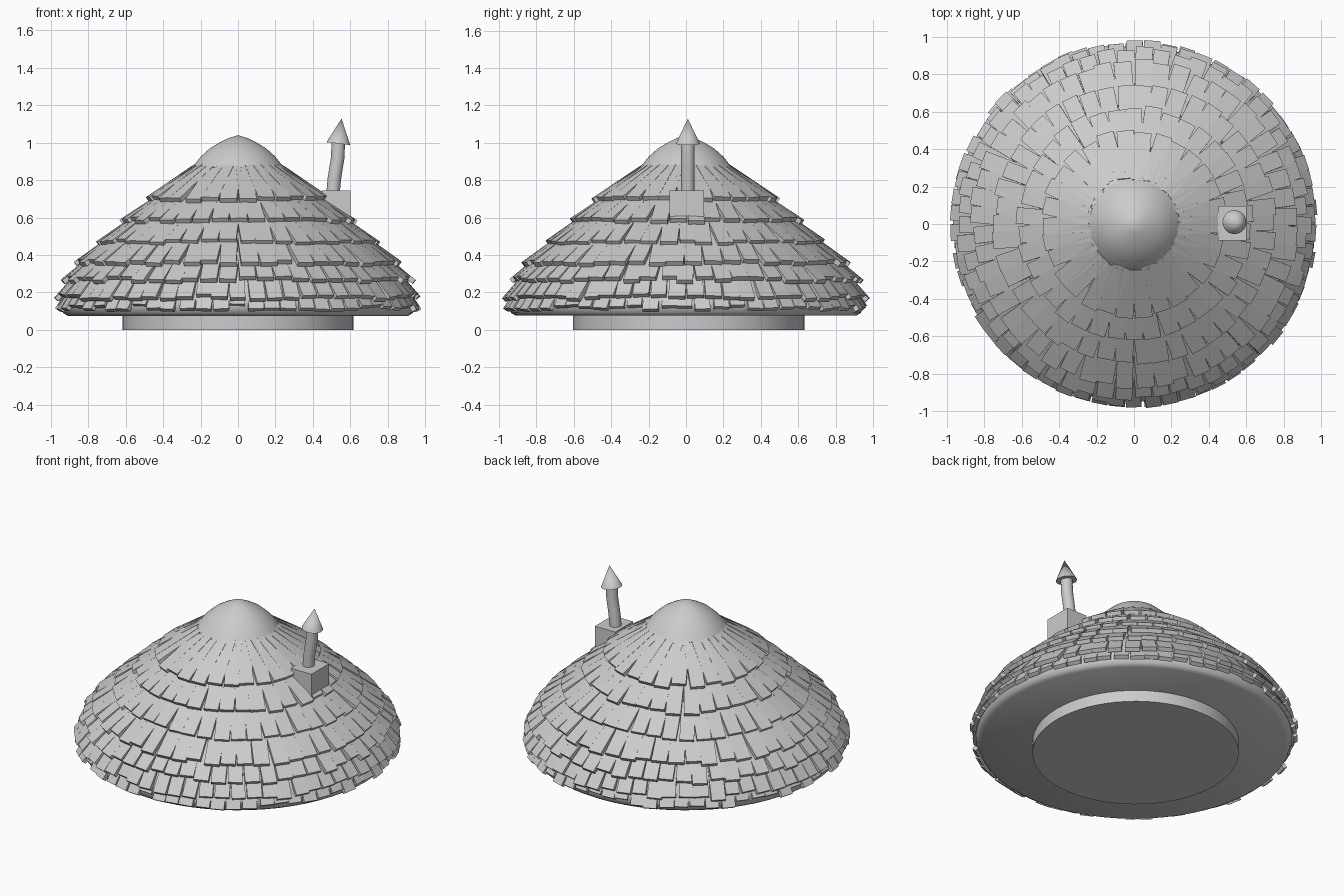
import bpy, bmesh, math, random
from mathutils import Vector, Matrix

random.seed(4)
if "Cube" in bpy.data.objects:
    bpy.data.objects.remove(bpy.data.objects["Cube"])

grey = bpy.data.materials.new("plain grey")
grey.use_nodes = True
GREY = (0.6, 0.6, 0.6, 1)
grey.diffuse_color = GREY
grey.node_tree.nodes["Principled BSDF"].inputs["Base Color"].default_value = GREY


def finish(name, bm, smooth=None):
    mesh = bpy.data.meshes.new(name)
    bmesh.ops.recalc_face_normals(bm, faces=bm.faces)
    bm.to_mesh(mesh)
    bm.free()
    mesh.materials.append(grey)
    ob = bpy.data.objects.new(name, mesh)
    bpy.context.collection.objects.link(ob)
    if smooth:
        bpy.ops.object.select_all(action="DESELECT")
        ob.select_set(True)
        bpy.context.view_layer.objects.active = ob
        bpy.ops.object.shade_smooth_by_angle(angle=math.radians(smooth))
    return ob


def lathe(name, profile, steps, smooth):
    bm = bmesh.new()
    verts = [bm.verts.new((r, 0, z)) for r, z in profile]
    edges = [bm.edges.new(pair) for pair in zip(verts, verts[1:])]
    bmesh.ops.spin(bm, geom=verts + edges, axis=(0, 0, 1), cent=(0, 0, 0),
                   angle=math.tau, steps=steps, use_duplicate=False)
    bmesh.ops.remove_doubles(bm, verts=bm.verts, dist=0.0005)
    return finish(name, bm, smooth)


# Roof shell with a rounded cap and a flat underside
lathe("roof_shell", [(0, 1.04), (0.05, 1.025), (0.1, 1.0), (0.15, 0.97), (0.2, 0.925),
                     (0.24, 0.875), (0.28, 0.825), (0.34, 0.765), (0.46, 0.67), (0.62, 0.53),
                     (0.78, 0.39), (0.88, 0.28), (0.94, 0.18), (0.95, 0.13), (0.935, 0.09),
                     (0.91, 0.075), (0, 0.075)], 64, 40)

# Round foot
foot = lathe("round_foot", [(0, 0.08), (0.618, 0.08), (0.618, 0), (0, 0)], 64, 40)
foot.location.y = 0.015

# Shingle rows: count, lower edge (radius, height), upper edge (radius, height)
rows = [(64, (0.962, 0.115), (0.86, 0.27)),
        (62, (0.965, 0.17), (0.83, 0.325)),
        (58, (0.93, 0.265), (0.73, 0.43)),
        (52, (0.865, 0.355), (0.635, 0.52)),
        (46, (0.745, 0.465), (0.52, 0.62)),
        (38, (0.62, 0.58), (0.40, 0.725)),
        (30, (0.49, 0.695), (0.235, 0.865))]
THICK = 0.026
for level, (count, low, high) in enumerate(rows):
    bm = bmesh.new()
    lower, upper = Vector((low[0], 0, low[1])), Vector((high[0], 0, high[1]))
    along = (lower - upper).normalized()
    out = Vector((-along.z, 0, along.x))
    frame = Matrix((along, Vector((0, 1, 0)), out)).transposed().to_4x4()
    for i in range(count):
        angle = math.tau * (i + 0.5 * (level % 2) + random.uniform(-0.1, 0.1)) / count
        width = math.tau * low[0] / count * random.uniform(0.84, 0.93)
        slip = along * random.uniform(-0.02, 0.015)
        twist = Matrix.Rotation(random.uniform(-0.05, 0.05), 4, "Z")
        size = Matrix.Diagonal(((lower - upper).length, width, THICK, 1))
        place = Matrix.Translation((lower + upper) / 2 + slip)
        bmesh.ops.create_cube(bm, size=1, matrix=Matrix.Rotation(angle, 4, "Z")
                              @ place @ frame @ twist @ size)
    finish(f"shingle_row_{level + 1}", bm)

# Chimney block
bm = bmesh.new()
bmesh.ops.create_cube(bm, size=1, matrix=Matrix.Translation((0.525, 0.003, 0.63))
                      @ Matrix.Diagonal((0.15, 0.185, 0.23, 1)))
finish("chimney_block", bm)

# Bent stovepipe: rings joined along a gentle curve
bm = bmesh.new()
path = [(0.508, 0.73, 0), (0.514, 0.8, 6), (0.523, 0.86, 10), (0.533, 0.92, 5), (0.536, 1.01, 0)]
SIDES = 20
rings = []
for x, z, lean in path:
    tilt = Matrix.Translation((x, 0.01, z)) @ Matrix.Rotation(math.radians(lean), 4, "Y")
    rings.append(bmesh.ops.create_circle(bm, cap_ends=False, segments=SIDES, radius=0.036,
                                         matrix=tilt)["verts"])
for a, b in zip(rings, rings[1:]):
    for i in range(SIDES):
        j = (i + 1) % SIDES
        bm.faces.new((a[i], a[j], b[j], b[i]))
finish("stovepipe", bm, 40)

# Pointed pipe cap, leaning slightly outward
bm = bmesh.new()
bmesh.ops.create_cone(bm, cap_ends=True, segments=24, radius1=0.064, radius2=0, depth=0.135,
                      matrix=Matrix.Translation((0.545, 0.01, 1.062))
                      @ Matrix.Rotation(math.radians(7), 4, "Y"))
finish("pipe_cap", bm, 50)
